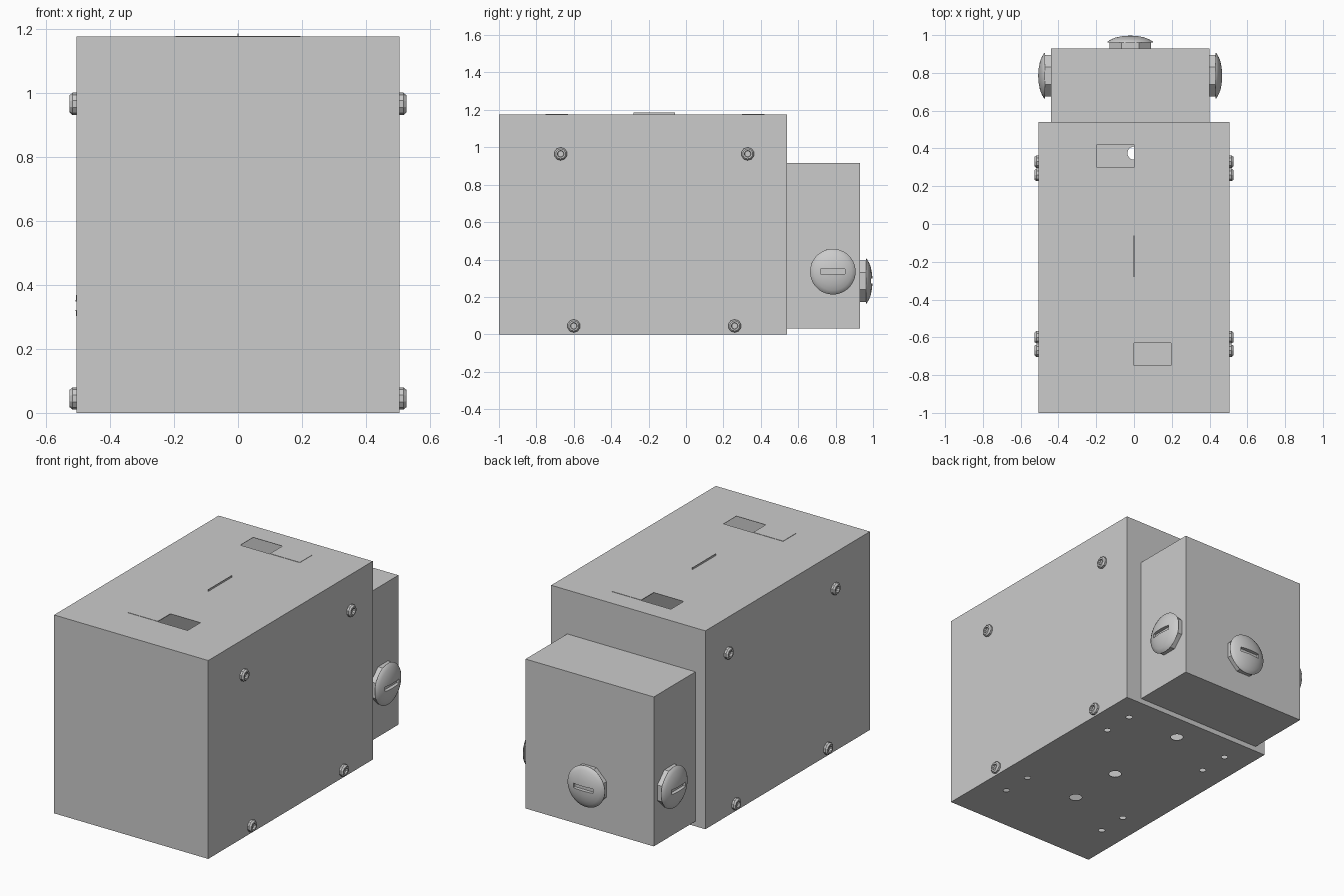
import bpy, math
from mathutils import Matrix, Vector

cube = bpy.data.objects.get("Cube")
if cube:
    bpy.data.objects.remove(cube)

grey = bpy.data.materials.new("plain_grey")
grey.use_nodes = True
GREY = (0.6, 0.6, 0.6, 1)
grey.diffuse_color = GREY
grey.node_tree.nodes["Principled BSDF"].inputs["Base Color"].default_value = GREY


def finish(obj, name):
    obj.name = name
    obj.data.materials.clear()
    obj.data.materials.append(grey)
    return obj


def box(name, x, y, z):
    """Box from (low, high) pairs."""
    spans = (x, y, z)
    bpy.ops.mesh.primitive_cube_add(size=1, location=[(a + b) / 2 for a, b in spans])
    obj = bpy.context.object
    obj.scale = [b - a for a, b in spans]
    bpy.ops.object.transform_apply(location=False, rotation=False, scale=True)
    return finish(obj, name)


def lathe(name, profile, sides):
    """Closed solid turned about z from (radius, height) points."""
    verts, faces, n = [], [], len(profile)
    for r, h in profile:
        for i in range(sides):
            a = math.tau * (i + 0.5) / sides
            verts.append((r * math.cos(a), r * math.sin(a), h))
    for k in range(n - 1):
        for i in range(sides):
            j = (i + 1) % sides
            faces.append((k * sides + i, k * sides + j, (k + 1) * sides + j, (k + 1) * sides + i))
    faces.append(tuple(reversed(range(sides))))
    faces.append(tuple((n - 1) * sides + i for i in range(sides)))
    mesh = bpy.data.meshes.new(name)
    mesh.from_pydata(verts, [], faces)
    obj = bpy.data.objects.new(name, mesh)
    bpy.context.collection.objects.link(obj)
    return finish(obj, name)


def select(obj):
    bpy.ops.object.select_all(action="DESELECT")
    obj.select_set(True)
    bpy.context.view_layer.objects.active = obj


def cut(obj, cutter):
    mod = obj.modifiers.new("cut", "BOOLEAN")
    mod.object, mod.operation, mod.solver = cutter, "DIFFERENCE", "EXACT"
    select(obj)
    bpy.ops.object.modifier_apply(modifier=mod.name)
    bpy.data.objects.remove(cutter)


def place(obj, location, outward):
    """Stand a part on a wall, its z axis outward and its x axis level."""
    out = Vector(outward)
    level = Vector((0, 0, 1)).cross(out)
    rot = Matrix((level, out.cross(level), out)).transposed()
    obj.matrix_world = Matrix.Translation(location) @ rot.to_4x4()


# Hollow main housing
W, TOP, BACK = 0.505, 1.175, 0.54
body = box("main_housing", (-W, W), (-1, BACK), (0, TOP))
shell = body.modifiers.new("shell", "SOLIDIFY")
shell.thickness, shell.offset = 0.004, -1
select(body)
bpy.ops.object.modifier_apply(modifier=shell.name)

# Top openings, each with a flush cover beside it
for name, side, y in (("front", 1, (-0.75, -0.63)), ("rear", -1, (0.30, 0.42))):
    near, far = sorted((0, side * 0.195))
    cut(body, box("opening_cutter", (near, far), y, (TOP - 0.05, TOP + 0.05)))
    box(name + "_sliding_cover", (-far, -near), y, (TOP - 0.002, TOP + 0.002))

# Mounting holes in the floor
holes = [(0, y, 0.035) for y in (0.375, -0.165, -0.51)]
holes += [(s * 0.35, y, 0.018) for s in (-1, 1) for y in (0.375, 0.184, -0.515, -0.70)]
for x, y, r in holes:
    drill = lathe("drill", [(r, -0.05), (r, 0.05)], 16)
    drill.location = (x, y, 0)
    bpy.context.view_layer.update()
    cut(body, drill)

# Thin upright blade on the lid
box("lid_blade", (-0.002, 0.002), (-0.28, -0.06), (TOP - 0.002, 1.185))

# Rear terminal box
box("rear_box", (-0.44, 0.40), (BACK, 0.93), (0.03, 0.915))

# Slotted plugs: eight-sided collar under a round dome
DOME = [(0.122, 0.032), (0.119, 0.037), (0.10, 0.048), (0.075, 0.058), (0.045, 0.064), (0.015, 0.067)]
plugs = (("left_plug", (0.40, 0.785, 0.335), (1, 0, 0)),
         ("right_plug", (-0.44, 0.785, 0.335), (-1, 0, 0)),
         ("back_plug", (-0.02, 0.93, 0.285), (0, 1, 0)))
for name, spot, outward in plugs:
    collar = lathe(name + "_collar", [(0.12, 0), (0.12, 0.034)], 8)
    dome = lathe(name + "_dome", DOME, 32)
    select(dome)
    bpy.ops.object.shade_smooth_by_angle(angle=math.radians(35))
    cut(dome, box("slot_cutter", (-0.065, 0.065), (-0.0135, 0.0135), (0.045, 0.1)))
    place(collar, spot, outward)
    place(dome, spot, outward)

# Socket-head side screws, the same on both sides
SCREW = [(0.035, 0), (0.035, 0.012), (0.027, 0.021), (0.018, 0.021), (0.016, 0.008)]
for side, label in ((1, "left"), (-1, "right")):
    for i, (y, z) in enumerate(((-0.67, 0.965), (0.33, 0.965), (-0.6, 0.045), (0.26, 0.045))):
        screw = lathe(f"{label}_screw_{i + 1}", SCREW, 10)
        place(screw, (side * W, y, z), (side, 0, 0))
